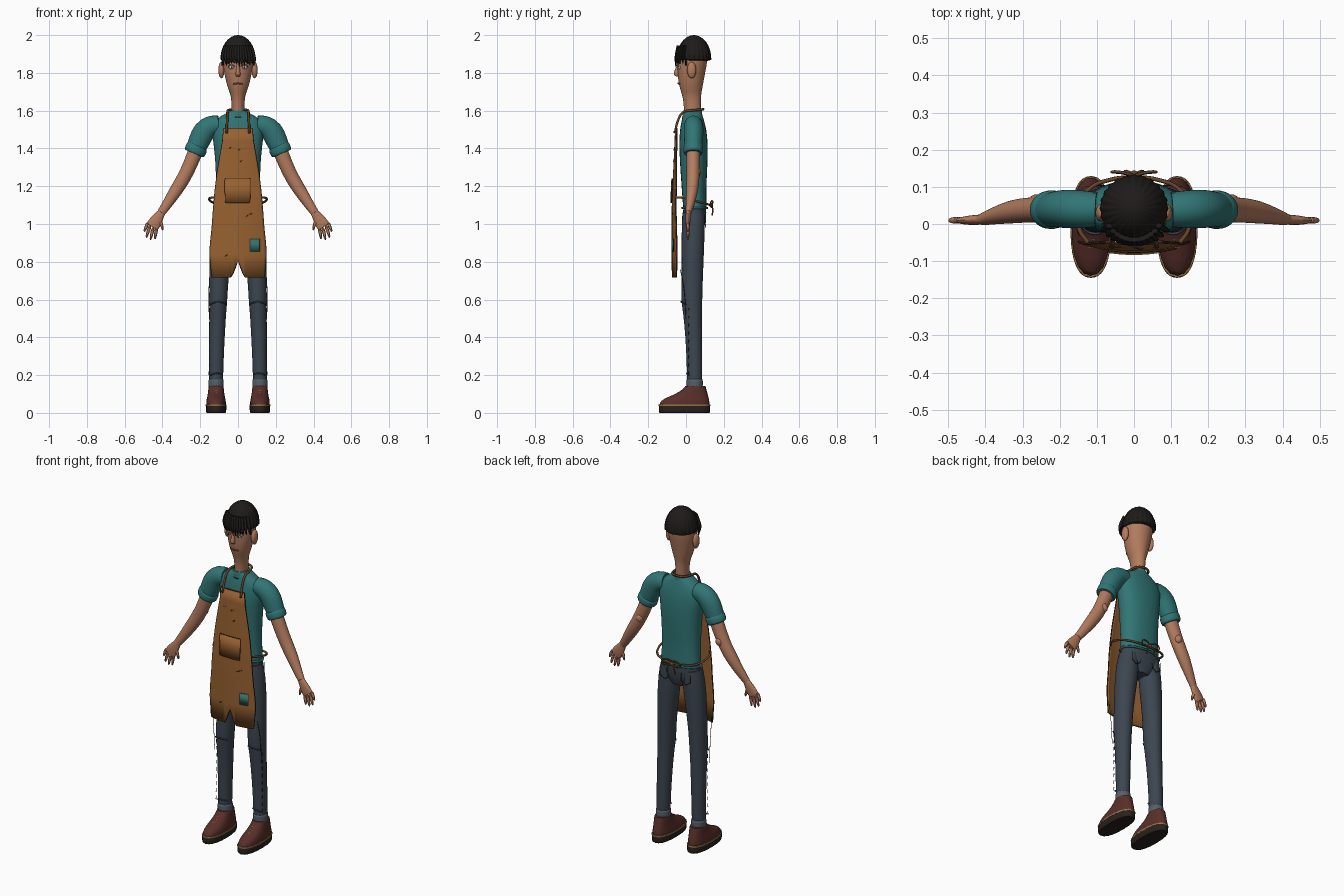
import bpy, bmesh, math, random
from mathutils import Vector
random.seed(4)

def mat(name, r, g, b):
    m = bpy.data.materials.new(name)
    m.diffuse_color = (r, g, b, 1)
    return m
SKIN = mat("skin", .45, .20, .11); TEAL = mat("teal", .03, .18, .18)
TAN = mat("tan_leather", .31, .12, .03); DARK = mat("dark_trim", .05, .025, .012)
JEAN = mat("denim", .045, .06, .08); CUFF = mat("light_denim", .09, .115, .145)
SHOE = mat("shoe_leather", .10, .028, .022); SOLE = mat("sole", .022, .015, .012)
HAIR = mat("hair", .013, .011, .01); WELT = mat("welt", .30, .18, .07)
WHITE = mat("eye_white", .6, .58, .52); LIP = mat("lip", .28, .09, .06)
STRAP = mat("strap", .14, .06, .025)

def finish(name, bm, m, mirror=False, sub=0, solid=0):
    bmesh.ops.recalc_face_normals(bm, faces=bm.faces)
    me = bpy.data.meshes.new(name)
    bm.to_mesh(me); bm.free()
    me.materials.append(m)
    ob = bpy.data.objects.new(name, me)
    bpy.context.collection.objects.link(ob)
    me.polygons.foreach_set("use_smooth", [True] * len(me.polygons))
    if mirror:
        ob.modifiers.new("mirror", 'MIRROR').use_mirror_merge = False
    if solid:
        s = ob.modifiers.new("solid", 'SOLIDIFY'); s.thickness = solid; s.offset = 0
    if sub:
        s = ob.modifiers.new("subsurf", 'SUBSURF'); s.levels = s.render_levels = sub
    bpy.context.view_layer.objects.active = ob
    bpy.ops.object.select_all(action='DESELECT'); ob.select_set(True)
    bpy.ops.object.shade_smooth_by_angle(angle=math.radians(40))
    return ob

# elliptical sections (x, y, z, a, b) strung along a path
def loft(name, rings, m, mirror=False, n=20, p=2.0, crease=True, flat=False):
    bm = bmesh.new()
    cl = bm.edges.layers.float.new("crease_edge")
    pts = [Vector(r[:3]) for r in rings]
    loops = []
    for i, r in enumerate(rings):
        t = (pts[min(i + 1, len(pts) - 1)] - pts[max(i - 1, 0)]).normalized()
        if flat:
            t = Vector((0, 0, 1))
        u = Vector((0, 1, 0)).cross(t).normalized()
        v = t.cross(u)
        loop = []
        for k in range(n):
            c, s = math.cos(2 * math.pi * k / n), math.sin(2 * math.pi * k / n)
            c = math.copysign(abs(c) ** (2 / p), c); s = math.copysign(abs(s) ** (2 / p), s)
            loop.append(bm.verts.new(pts[i] + u * r[3] * c + v * r[4] * s))
        loops.append(loop)
    for A, B in zip(loops, loops[1:]):
        for k in range(n):
            bm.faces.new((A[k], A[(k + 1) % n], B[(k + 1) % n], B[k]))
    for L in (loops[0], loops[-1]):
        f = bm.faces.new(L)
        if crease:
            for e in f.edges:
                e[cl] = .8
    return finish(name, bm, m, mirror, 1)

def stack(name, x, rows, m, mirror=False, p=2.0, **k):
    return loft(name, [(x, cy, z, a, b) for z, cy, a, b in rows], m, mirror, p=p, flat=True, **k)

def ball(name, loc, scale, m, mirror=False):
    bm = bmesh.new()
    bmesh.ops.create_uvsphere(bm, u_segments=16, v_segments=10, radius=1)
    for v in bm.verts:
        v.co = Vector(a * b + c for a, b, c in zip(v.co, scale, loc))
    return finish(name, bm, m, mirror)

def tube(name, pts, r, m, mirror=False, smooth=True, cyclic=False):
    for sx in ((1, -1) if mirror else (1,)):
        cu = bpy.data.curves.new(name, 'CURVE')
        cu.dimensions = '3D'; cu.bevel_depth = r; cu.bevel_resolution = 1
        cu.use_fill_caps = True; cu.resolution_u = 6
        sp = cu.splines.new('BEZIER' if smooth else 'POLY')
        P = sp.bezier_points if smooth else sp.points
        P.add(len(pts) - 1)
        for q, c in zip(P, pts):
            if smooth:
                q.co = (c[0] * sx, c[1], c[2]); q.handle_left_type = q.handle_right_type = 'AUTO'
            else:
                q.co = (c[0] * sx, c[1], c[2], 1)
        sp.use_cyclic_u = cyclic
        cu.materials.append(m)
        bpy.context.collection.objects.link(bpy.data.objects.new(name, cu))

# head and neck
stack("head", 0, [(1.56, .035, .034, .044), (1.65, .033, .034, .046), (1.69, .029, .041, .052),
      (1.72, .027, .055, .061), (1.77, .026, .068, .07), (1.83, .031, .08, .078),
      (1.89, .036, .085, .081), (1.94, .04, .07, .065)], SKIN)
ball("ear", (.088, .03, 1.815), (.016, .024, .044), SKIN, True)
loft("nose", [(0, -.036, 1.85, .007, .01), (0, -.048, 1.81, .011, .014), (0, -.052, 1.793, .014, .016),
     (0, -.046, 1.782, .012, .01)], SKIN, n=12, flat=True)
ball("eye", (.034, -.034, 1.83), (.015, .012, .011), WHITE, True)
ball("pupil", (.033, -.044, 1.83), (.005, .004, .006), DARK, True)
tube("eyelid", [(.017, -.043, 1.832), (.034, -.049, 1.843), (.052, -.037, 1.832)], .003, SKIN, True)
tube("eyebrow", [(.015, -.047, 1.855), (.035, -.046, 1.862), (.058, -.033, 1.852)], .004, HAIR, True)
tube("mouth", [(-.025, -.034, 1.741), (0, -.042, 1.744), (.025, -.034, 1.741)], .0045, LIP)

# hair: ridged cap with a fringe of tapered locks
bm = bmesh.new()
bmesh.ops.create_uvsphere(bm, u_segments=96, v_segments=24, radius=1)
for v in bm.verts:
    a = math.atan2(v.co.y, v.co.x)
    k = 1 + .022 * math.cos(24 * a) * min(1, math.hypot(v.co.x, v.co.y) * 2)
    z = v.co.z if v.co.z > 0 else v.co.z * .1
    v.co = (v.co.x * .091 * k, .042 + v.co.y * .09 * k, 1.872 + z * .128)
finish("hair_cap", bm, HAIR)
for i in range(13):
    x = -.082 + i * .0137
    y = .036 - .088 * math.sqrt(1 - (x / .1) ** 2)
    d = random.uniform(0, .022) + (.012 if x < -.06 else 0)
    loft("fringe_lock", [(x * .8, y + .01, 1.945, .01, .008), (x, y, 1.895, .012, .009),
         (x * 1.03 + .004, y - .004, 1.868, .008, .006), (x + .008, y - .003, 1.852 - d, .001, .001)],
         HAIR, n=8)
tube("sideburn", [(.084, .0, 1.88), (.083, .0, 1.84)], .004, HAIR, True)

# shirt
stack("shirt_body", 0, [(1.085, .047, .122, .062), (1.12, .045, .12, .064), (1.2, .042, .117, .066),
      (1.32, .041, .12, .074), (1.42, .04, .13, .077), (1.5, .038, .143, .072),
      (1.555, .036, .125, .058), (1.585, .035, .065, .05), (1.595, .034, .048, .048)], TEAL, p=2.3)
stack("shirt_collar", 0, [(1.575, .034, .055, .053), (1.59, .034, .05, .052), (1.602, .034, .043, .05)], TEAL)
loft("sleeve", [(.10, .038, 1.525, .05, .048), (.145, .04, 1.522, .058, .052), (.182, .041, 1.492, .062, .053),
     (.205, .04, 1.44, .058, .05), (.23, .038, 1.385, .05, .046)], TEAL, True)
loft("sleeve_cuff", [(.214, .039, 1.414, .053, .048), (.217, .039, 1.408, .059, .053),
     (.229, .038, 1.38, .059, .053), (.232, .038, 1.373, .052, .047)], TEAL, True)
tube("neck_placket", [(-.028, -.012, 1.568), (0, -.019, 1.566), (.028, -.012, 1.568)], .003, DARK)

# arms and hands
loft("arm", [(.215, .038, 1.41, .041, .037), (.25, .038, 1.32, .038, .035), (.288, .038, 1.24, .037, .034),
     (.33, .033, 1.175, .035, .032), (.375, .022, 1.105, .027, .023), (.408, .012, 1.058, .022, .016)], SKIN, True)
ball("elbow", (.262, .06, 1.275), (.022, .02, .026), SKIN, True)
loft("palm", [(.402, .013, 1.066, .02, .014), (.422, .011, 1.035, .029, .014),
     (.442, .01, 1.005, .037, .013), (.455, .009, .985, .034, .01)], SKIN, True, n=14)
hand = [((.474, 1.01), (.488, .985), (.497, .957)), ((.463, .995), (.477, .96), (.486, .924)),
        ((.446, .985), (.457, .95), (.464, .912)), ((.43, .98), (.436, .95), (.44, .916)),
        ((.42, 1.03), (.403, .997), (.398, .963))]
for i, f in enumerate(hand):
    rs = [(x, .01, z, r, r) for (x, z), r in zip(f, (.011, .0095, .006))]
    loft("thumb" if i == 4 else "finger", rs, SKIN, True, n=8, crease=False)

# trousers
stack("hips", 0, [(1.11, .047, .116, .058), (1.06, .046, .123, .064), (1.0, .042, .115, .062),
      (.955, .042, .05, .045)], JEAN, p=2.3)
stack_leg = [(.072, .04, 1.06, .052, .06), (.078, .038, .98, .065, .062), (.092, .036, .85, .06, .06),
             (.102, .033, .7, .05, .056), (.105, .03, .59, .049, .057), (.107, .034, .54, .045, .05),
             (.112, .041, .4, .042, .044), (.115, .045, .25, .038, .041), (.116, .045, .15, .037, .04)]
loft("trouser_leg", stack_leg, JEAN, True)
stack("trouser_cuff", .116, [(.135, .046, .036, .039), (.137, .046, .041, .044),
      (.176, .046, .041, .044), (.179, .046, .037, .04)], CUFF, True)
tube("knee_fold", [(.148, .0, .575), (.105, -.026, .588), (.065, .0, .578)], .004, JEAN, True)
tube("shin_fold", [(.147, .015, .2), (.115, .004, .21), (.083, .02, .205)], .004, JEAN, True)
tube("waistband", [(.124 * math.cos(a), .046 + .066 * math.sin(a), 1.085)
     for a in [i * math.pi / 6 for i in range(12)]], .006, TEAL, cyclic=True)
for i in range(9):
    z = .2 + i * .042
    tube("side_stitch", [(.153 - i * .0002, .012, z), (.153 - i * .0002, .014, z + .02)], .002, DARK, True, False)
tube("loose_thread", [(.148, -.03, .76), (.154, -.01, .65), (.153, .0, .5)], .0015, DARK, True)
for sx in (-.03, .03):
    tube("back_pocket", [(.07 + sx, .104, 1.045), (.07 + sx, .104, 1.0), (.07, .102, .98)], .002, DARK, True, False)

# shoes
stack("shoe_sole", .116, [(0, -.008, .05, .134), (.006, -.008, .055, .138), (.038, -.008, .055, .138)], SOLE, True, p=2.4)
stack("shoe_welt", .116, [(.036, -.008, .056, .139), (.045, -.008, .056, .139)], WELT, True, p=2.4)
stack("shoe_upper", .116, [(.042, -.008, .053, .135), (.065, -.005, .052, .13), (.083, .01, .048, .11),
      (.1, .03, .044, .086), (.125, .046, .042, .062), (.143, .05, .039, .054)], SHOE, True, p=2.3)
for i in range(4):
    y, z = -.062 + i * .019, .095 + i * .011
    tube("shoe_lace", [(.095, y + .006, z - .006), (.116, y, z + .001), (.137, y + .006, z - .006)], .003, WELT, True)

# apron: curved panels
def apron_y(x, z):
    return -.072 + .018 * max(0, min(1, (z - 1.1) / .4)) + 1.1 * x * x

def panel(name, rows, m, off=0, notch=0, thick=.008, n=28):
    bm = bmesh.new()
    grid = []
    for j, (z, x0, x1) in enumerate(rows):
        row = []
        for i in range(n + 1):
            x = x0 + (x1 - x0) * i / n
            zz = z + (notch * max(0, 1 - abs(x) / .035) if j == len(rows) - 1 else 0)
            row.append(bm.verts.new((x, apron_y(x, z) + off, zz)))
        grid.append(row)
    for A, B in zip(grid, grid[1:]):
        for i in range(n):
            bm.faces.new((A[i], A[i + 1], B[i + 1], B[i]))
    edge = [v.co.copy() for v in grid[0]] + [r[-1].co.copy() for r in grid[1:-1]] + \
           [v.co.copy() for v in reversed(grid[-1])] + [r[0].co.copy() for r in reversed(grid[1:-1])]
    finish(name, bm, m, solid=thick)
    tube(name + "_edge", edge, thick * .5, DARK, smooth=False, cyclic=True)

prof = [(1.505, .075), (1.44, .08), (1.36, .094), (1.27, .109), (1.18, .12), (1.08, .129),
        (.98, .136), (.9, .145), (.84, .148), (.72, .138)]
panel("apron", [(z, -w, w) for z, w in prof], TAN, notch=.09)
panel("apron_pocket", [(1.238, -.068, .064), (1.18, -.068, .064), (1.115, -.066, .062)], TAN, -.009, thick=.006)
panel("apron_patch", [(.92, .064, .114), (.855, .064, .114)], TEAL, -.008, thick=.004, n=6)
for x, z in ((0, 1.39), (.01, 1.33), (.04, 1.04), (.06, 1.05), (-.07, .83), (-.05, 1.4)):
    tube("apron_scuff", [(x, apron_y(x, z) - .005, z), (x + .014, apron_y(x + .014, z) - .005, z + .006)],
         .002, DARK, smooth=False)

# straps, waist tie and bow
tube("bib_strap", [(.06, -.057, 1.49), (.058, -.045, 1.54), (.056, -.015, 1.592), (.052, .035, 1.602),
     (.035, .078, 1.606), (0, .092, 1.608)], .0065, STRAP, True)
ball("strap_rivet", (.06, -.062, 1.487), (.008, .004, .008), DARK, True)
tube("waist_tie", [(.124, -.05, 1.14), (.147, -.015, 1.138), (.15, .04, 1.125), (.12, .095, 1.11),
     (.06, .12, 1.103), (0, .127, 1.1)], .006, STRAP, True)
tube("bow_loop", [(0, .13, 1.102), (.04, .14, 1.122), (.06, .14, 1.105), (.035, .138, 1.09)], .004, STRAP, True, cyclic=True)
tube("bow_end", [(0, .132, 1.1), (.02, .142, 1.08), (.026, .138, 1.045)], .004, STRAP, True)
ball("bow_knot", (0, .133, 1.1), (.012, .011, .011), STRAP)
